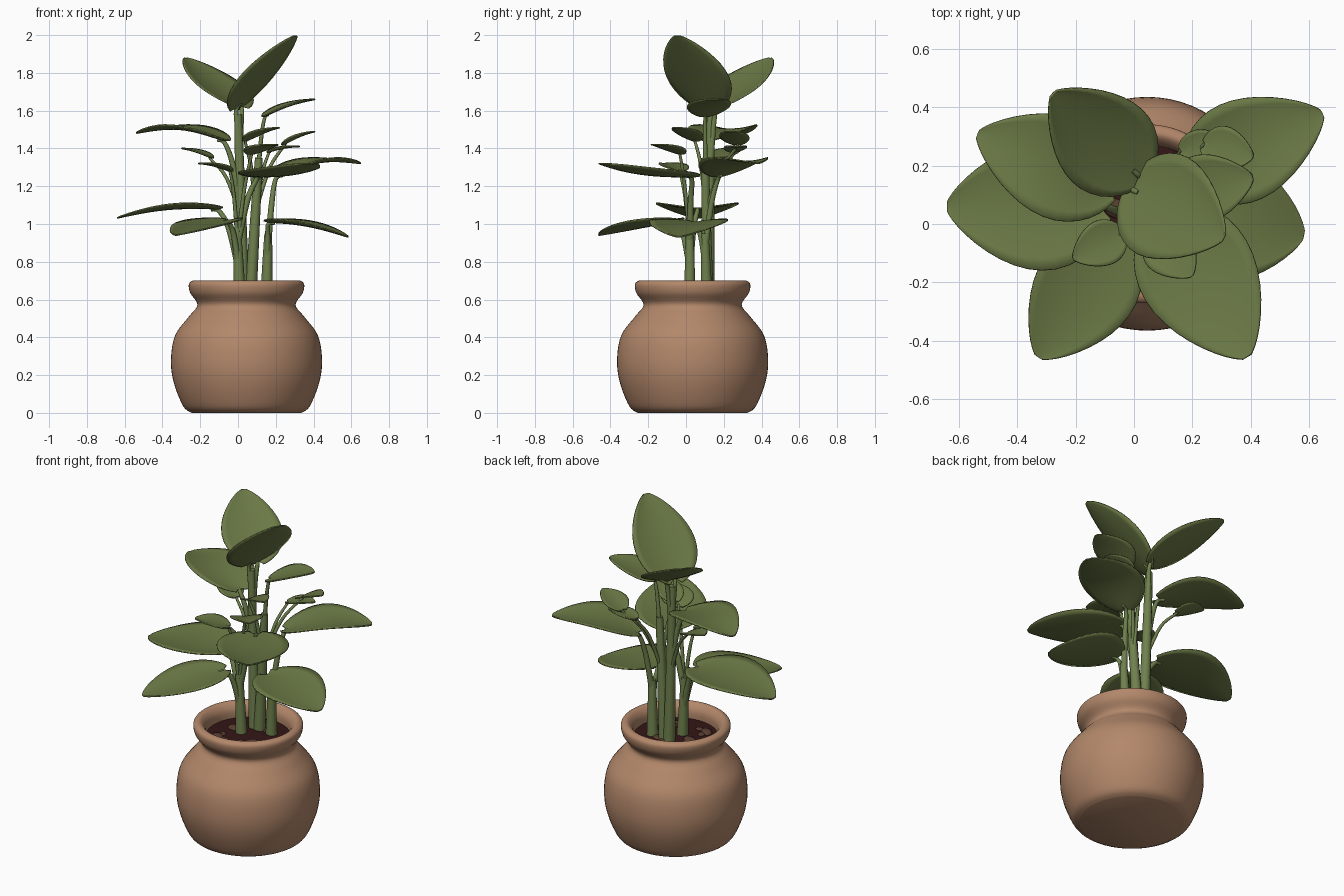
import bpy, bmesh, math, random
from mathutils import Vector, Matrix

if "Cube" in bpy.data.objects:
    bpy.data.objects.remove(bpy.data.objects["Cube"])

random.seed(4)
CX, CY = 0.045, 0.035          # pot axis


def material(name, r, g, b):
    m = bpy.data.materials.new(name)
    m.diffuse_color = (r, g, b, 1)
    m.use_nodes = True
    m.node_tree.nodes["Principled BSDF"].inputs["Base Color"].default_value = m.diffuse_color
    return m


CLAY = material("terracotta", 0.45, 0.245, 0.145)
SOIL = material("dark soil", 0.035, 0.008, 0.008)
STONE = material("brown pebble", 0.10, 0.045, 0.03)
LEAF = material("leaf green", 0.145, 0.19, 0.06)
STEM = material("stem green", 0.16, 0.22, 0.075)


def finish(name, bm, mat):
    bmesh.ops.recalc_face_normals(bm, faces=bm.faces)
    me = bpy.data.meshes.new(name)
    bm.to_mesh(me)
    bm.free()
    ob = bpy.data.objects.new(name, me)
    bpy.context.collection.objects.link(ob)
    me.materials.append(mat)
    bpy.ops.object.select_all(action='DESELECT')
    ob.select_set(True)
    bpy.context.view_layer.objects.active = ob
    bpy.ops.object.shade_smooth_by_angle(angle=math.radians(55))
    return ob


def smooth_path(pts, n=5):
    """Catmull-Rom curve through a few points."""
    pts = [Vector(p) for p in pts]
    ext = [pts[0]] + pts + [pts[-1]]
    out = []
    for a, b, c, d in zip(ext, ext[1:], ext[2:], ext[3:]):
        for k in range(n):
            t = k / n
            out.append(b + (c - a) * (t / 2) + (2 * a - 5 * b + 4 * c - d) * (t * t / 2)
                       + (3 * b - a - 3 * c + d) * (t ** 3 / 2))
    return out + [pts[-1]]


def skin(name, rings, mat):
    """Closed tube through equal rings of points."""
    bm = bmesh.new()
    rings = [[bm.verts.new(p) for p in ring] for ring in rings]
    for lo, hi in zip(rings, rings[1:]):
        for i in range(len(lo)):
            j = (i + 1) % len(lo)
            bm.faces.new((lo[i], lo[j], hi[j], hi[i]))
    bm.faces.new(rings[0])
    bm.faces.new(rings[-1])
    return finish(name, bm, mat)


def circle(center, u, v, r, steps):
    angles = [2 * math.pi * i / steps for i in range(steps)]
    return [center + (u * math.cos(a) + v * math.sin(a)) * r for a in angles]


X, Y, Z = Matrix.Identity(3)


def lathe(name, profile, mat):
    skin(name, [circle(Vector((CX, CY, p.y)), X, Y, p.x, 64) for p in profile], mat)


def tube(name, points, r0, r1):
    path = smooth_path(points)
    rings = []
    for i, p in enumerate(path):
        d = (path[min(i + 1, len(path) - 1)] - path[max(i - 1, 0)]).normalized()
        u = Y.cross(d).normalized()
        rings.append(circle(p, u, d.cross(u), r0 + (r1 - r0) * i / (len(path) - 1), 10))
    skin(name, rings, STEM)


def blade(name, base, tip, width, arch, cup, nu=18, nv=10):
    """Broad pointed leaf with an arched spine and cupped sides."""
    axis = tip - base
    side = axis.cross(Z).normalized()
    up = side.cross(axis).normalized()
    bm = bmesh.new()
    rows = []
    for i in range(nu + 1):
        t = 0.5 - 0.49 * math.cos(math.pi * i / nu)
        swell = math.sin(math.pi * t ** 0.78) ** 0.68
        row = []
        for j in range(nv + 1):
            v = 2 * j / nv - 1
            row.append(bm.verts.new(
                base + axis * (t - 0.05 * v * v * (1 - t)) + side * (width / 2 * swell * v)
                + up * (arch * math.sin(math.pi * t) + cup * v * v * swell)))
        rows.append(row)
    for a, b in zip(rows, rows[1:]):
        for j in range(nv):
            bm.faces.new((a[j], a[j + 1], b[j + 1], b[j]))
    mod = finish(name, bm, LEAF).modifiers.new("thickness", 'SOLIDIFY')
    mod.thickness = 0.007
    mod.offset = 0


# Pot: foot, round belly, neck, rolled rim, inner wall
outline = [(0.29, 0), (0.335, 0.035), (0.385, 0.16), (0.4, 0.28), (0.378, 0.41), (0.305, 0.51),
           (0.26, 0.572), (0.298, 0.635), (0.304, 0.685), (0.27, 0.7), (0.238, 0.66), (0.235, 0.59)]
lathe("pot", smooth_path(outline), CLAY)

# Soil and pebbles
lathe("soil", [Vector(p) for p in ((0.238, 0.58), (0.238, 0.612), (0.05, 0.626))], SOIL)
bm = bmesh.new()
for k in range(16):
    a, r, s = random.uniform(0, 6.28), random.uniform(0.1, 0.2), random.uniform(0.018, 0.035)
    bmesh.ops.create_icosphere(
        bm, subdivisions=2, radius=s,
        matrix=Matrix.Translation((CX + r * math.cos(a), CY + r * math.sin(a), 0.618))
        @ Matrix.Rotation(a * 3, 4, 'Z') @ Matrix.Diagonal((1.4, 1, 0.5, 1)))
finish("pebbles", bm, STONE)

# Main stems: foot and top
stems = {"tall": ((0.03, 0.12, 0.6), (0, 0.13, 1.58)),
         "middle": ((0.065, 0.115, 0.6), (0.11, 0.1, 1.35)),
         "front": ((0.01, 0.02, 0.6), (-0.005, 0.02, 0.98)),
         "right": ((0.15, 0.11, 0.6), (0.16, 0.1, 0.95))}
for name, (foot, top) in stems.items():
    tube(name + "_stem", (foot, top), 0.034, 0.02)


def leaf(name, stem, base, tip, breadth=0.7, arch=0.02):
    """Blade plus the stalk that joins it to a main stem."""
    base, tip = Vector(base), Vector(tip)
    length = (tip - base).length
    blade(name + "_leaf", base, tip, length * breadth, arch * length / 0.5, 0.05 * length)
    foot, top = (Vector(p) for p in stems[stem])
    reach = (base.z - 0.35 - foot.z) / (top.z - foot.z)
    start = foot.lerp(top, min(max(reach, 0.45), 0.8))
    mid = start.lerp(base, 0.5) + Z * 0.05
    thick = 0.008 + 0.02 * length
    tube(name + "_stalk", (start, mid, base - Z * 0.012, base.lerp(tip, 0.08)), thick, thick * 0.45)


# Large leaves
leaf("top_right", "tall", (-0.01, 0.12, 1.61), (0.31, -0.05, 2), arch=0)
leaf("top_left", "tall", (0.02, 0.16, 1.62), (-0.28, 0.45, 1.88), arch=-0.01)
leaf("back_right", "right", (0.2, 0.17, 1.25), (0.65, 0.38, 1.32), arch=0.04)
leaf("front_right", "front", (0.1, 0.03, 1.25), (0.39, -0.46, 1.32), arch=-0.02)
leaf("low_right", "right", (0.16, 0.05, 1.01), (0.585, -0.04, 0.93), breadth=0.95)
leaf("low_front", "front", (-0.05, -0.05, 1.02), (-0.33, -0.46, 0.94), arch=0)
leaf("low_left", "front", (-0.1, 0.06, 1.08), (-0.645, 0.06, 1.03), breadth=0.8)
leaf("back_left", "tall", (-0.07, 0.12, 1.44), (-0.54, 0.31, 1.48), arch=0.04)

# Small leaves
leaf("small_upper", "middle", (0.14, 0.1, 1.57), (0.41, 0.16, 1.66), breadth=0.8)
leaf("small_right", "middle", (0.24, 0.27, 1.42), (0.41, 0.23, 1.49), breadth=0.85)
leaf("small_back", "middle", (0.16, 0.25, 1.38), (0.33, 0.28, 1.41))
leaf("small_middle", "middle", (0.04, 0.05, 1.44), (0.22, -0.06, 1.51))
leaf("small_front", "front", (0.07, -0.03, 1.37), (0.2, -0.18, 1.42), breadth=0.9)
leaf("small_left", "tall", (-0.14, 0.19, 1.35), (-0.3, 0.25, 1.4), breadth=0.85)
leaf("small_side", "front", (-0.04, -0.03, 1.28), (-0.21, -0.12, 1.32), breadth=0.8)
